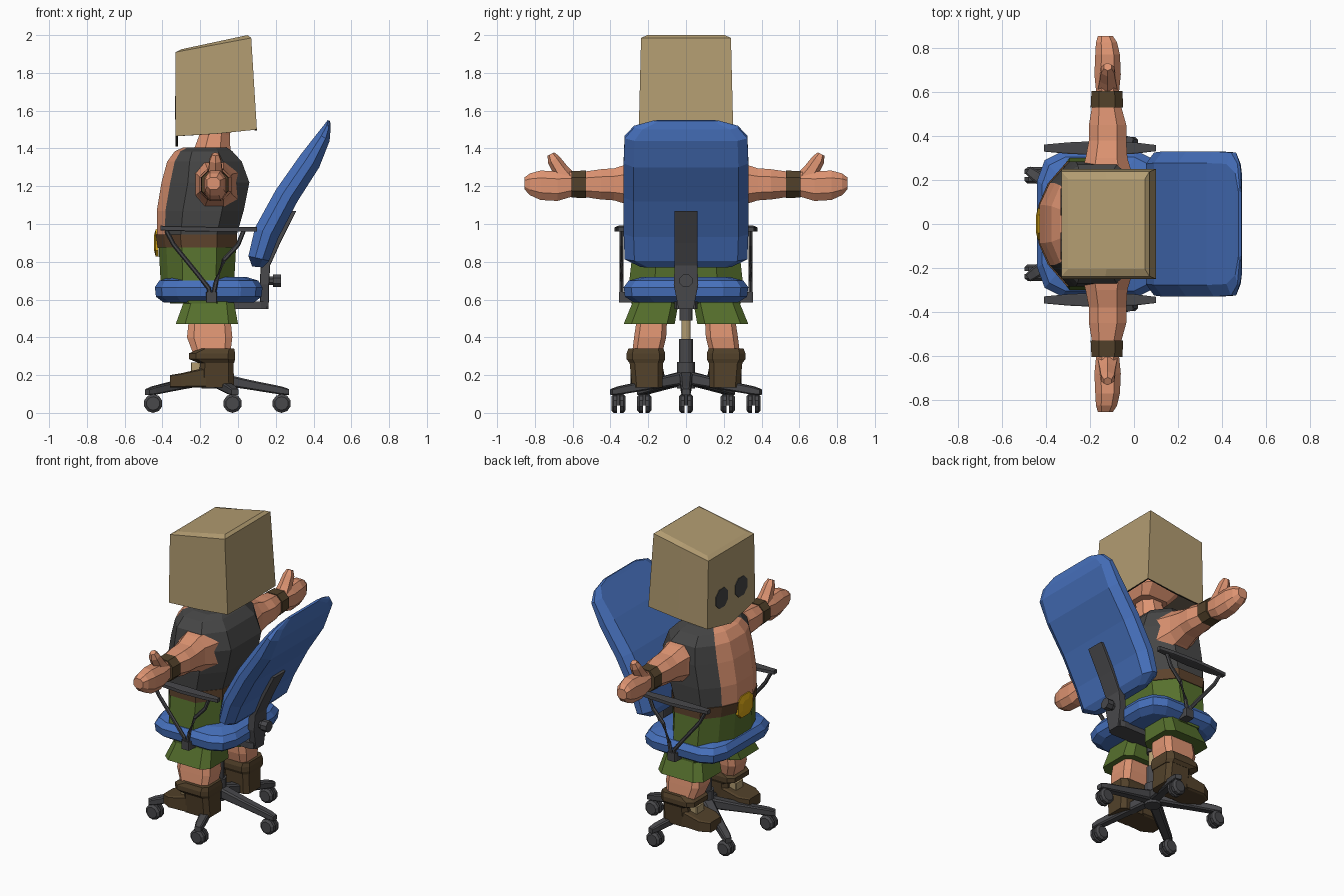
import bpy, bmesh, math
from mathutils import Vector as V

if "Cube" in bpy.data.objects:
    bpy.data.objects.remove(bpy.data.objects["Cube"])


def mat(name, r, g, b):
    m = bpy.data.materials.new(name)
    lin = [((c / 255 + 0.055) / 1.055) ** 2.4 for c in (r, g, b)]
    m.diffuse_color = (*lin, 1)
    m.use_nodes = True
    m.node_tree.nodes["Principled BSDF"].inputs["Base Color"].default_value = m.diffuse_color
    return m


SKIN = mat("skin", 222, 148, 114)
PAPER = mat("paper", 178, 156, 113)
BLUE = mat("blue_cushion", 70, 112, 188)
GREEN = mat("green_cloth", 86, 112, 45)
VEST = mat("charcoal_vest", 70, 70, 70)
BOOT = mat("boot_brown", 82, 65, 42)
BELT = mat("belt_brown", 92, 66, 44)
GREY = mat("chair_grey", 72, 72, 75)
GOLD = mat("gold", 215, 165, 20)
DARK = mat("dark_lining", 48, 42, 34)


def loft(name, rings, material, caps=(True, True)):
    """Skin a list of equal-length point rings."""
    bm = bmesh.new()
    vs = [[bm.verts.new(p) for p in r] for r in rings]
    n = len(vs[0])
    for a, b in zip(vs, vs[1:]):
        for i in range(n):
            j = (i + 1) % n
            bm.faces.new((a[i], a[j], b[j], b[i]))
    if caps[0]:
        bm.faces.new(vs[0])
    if caps[1]:
        bm.faces.new(vs[-1])
    bmesh.ops.recalc_face_normals(bm, faces=bm.faces)
    me = bpy.data.meshes.new(name)
    bm.to_mesh(me)
    bm.free()
    me.materials.append(material)
    ob = bpy.data.objects.new(name, me)
    bpy.context.collection.objects.link(ob)
    return ob


def octo(c, u, v, k=0.6, m=None):
    """Chamfered rectangle around c, half axes u and v."""
    c, u, v = V(c), V(u), V(v)
    m = k if m is None else m
    q = [(1, m), (k, 1), (-k, 1), (-1, m), (-1, -m), (-k, -1), (k, -1), (1, -m)]
    return [c + u * a + v * b for a, b in q]


def level(z, x0, x1, y0, y1, k=0.7):
    return octo(((x0 + x1) / 2, (y0 + y1) / 2, z), ((x1 - x0) / 2, 0, 0), (0, (y1 - y0) / 2, 0), k)


def tube(name, path, radii, material, n=8):
    """Round bar along a path; radii is one value or one per point."""
    path = [V(p) for p in path]
    radii = radii if isinstance(radii, (list, tuple)) else [radii] * len(path)
    rings = []
    for i, (p, r) in enumerate(zip(path, radii)):
        t = (path[min(i + 1, len(path) - 1)] - path[max(i - 1, 0)]).normalized()
        u = t.cross(V((0, 0, 1)) if abs(t.z) < 0.95 else V((1, 0, 0))).normalized()
        w = t.cross(u)
        rings.append([p + (u * math.cos(a) + w * math.sin(a)) * r
                      for a in (math.tau * (j + 0.5) / n for j in range(n))])
    return loft(name, rings, material)


def box(name, x0, x1, y0, y1, z0, z1, material):
    return loft(name, [level(z, x0, x1, y0, y1, 0.85) for z in (z0, z1)], material)


def body(z, x0, x1, hy):
    """Ten-sided trunk section; first four points are the bare front."""
    q = [(-.8, .65), (-1, .3), (-1, -.3), (-.8, -.65), (-.4, -1), (.5, -1),
         (1, -.55), (1, .55), (.5, 1), (-.4, 1)]
    c, h = (x0 + x1) / 2, (x1 - x0) / 2
    return [V((c + a * h, b * hy, z)) for a, b in q]


# Trunk: vest open at the front, belt, buckle and hips
torso = loft("torso", [body(.93, -.43, -.01, .275), body(1.07, -.43, .03, .285), body(1.22, -.405, .06, .285),
                       body(1.33, -.375, .02, .27), body(1.385, -.335, -.03, .22), body(1.405, -.29, -.06, .15)], VEST)
torso.data.materials.append(SKIN)
for i, p in enumerate(torso.data.polygons):
    if i < 50 and i % 10 < 3:
        p.material_index = 1
loft("belt", [body(.875, -.425, -.005, .285), body(.945, -.435, -.005, .283)], BELT)
loft("buckle", [octo((x, 0, .90), (0, h, 0), (0, 0, h * .95), .55)
                for x, h in ((-.42, .078), (-.436, .075), (-.445, .04))], GOLD)
loft("shorts_hips", [body(.58, -.36, -.03, .29), body(.7, -.41, -.02, .30), body(.88, -.42, -.01, .28)], GREEN)
tube("neck", [(-.14, 0, 1.36), (-.12, 0, 1.48), (-.11, 0, 1.6)], [.11, .085, .085], SKIN)
loft("head", [level(1.5, -.2, 0, -.1, .1), level(1.56, -.25, .03, -.16, .16),
              level(1.8, -.25, .03, -.16, .16)], SKIN)


# Paper bag, open underneath, with two eye holes
def bag_ring(x0, x1, hy, z0, z1, dip=0, side=0):
    xm, zm = (x0 + x1) / 2, (z0 + z1) / 2
    return [(x0, -hy, z0), (xm, -hy, zm - side), (x1, -hy, z1), (x1, 0, z1 - side),
            (x1, hy, z1), (xm, hy, zm - side), (x0, hy, z0), (x0, 0, z0 - dip)]


bag = loft("paper_bag", [bag_ring(-.33, .10, .25, 1.465, 1.5, .055, .005), bag_ring(-.33, .07, .238, 1.91, 1.985),
                         bag_ring(-.30, .05, .205, 1.925, 2.0)], PAPER, (False, True))
bag.data.materials.append(DARK)
s = bag.modifiers.new("paper_thickness", 'SOLIDIFY')
s.thickness, s.offset = 0.012, -1
s.material_offset = s.material_offset_rim = 1

for side in (1, -1):
    tag = "left" if side < 0 else "right"

    def Y(a, b):
        return sorted((side * a, side * b))

    loft("eye_hole_" + tag, [octo((x, side * .1, 1.615), (0, .062, 0), (0, 0, .062), .45)
                             for x in (-.328, -.334)], VEST)

    # Arm, wrist band, hand and thumb
    def arm(name, rows, m):
        loft(name, [octo((x, side * y, z), (hx, 0, 0), (0, 0, hz), .5) for y, x, z, hx, hz in rows], m)

    arm("arm_" + tag, [(.2, -.125, 1.2, .125, .14), (.3, -.125, 1.21, .095, .11), (.38, -.12, 1.21, .085, .085),
                       (.45, -.12, 1.21, .085, .08), (.54, -.125, 1.21, .065, .067)], SKIN)
    arm("wrist_band_" + tag, [(.53, -.123, 1.21, .074, .073), (.605, -.123, 1.21, .07, .07)], BOOT)
    arm("hand_" + tag, [(.6, -.12, 1.21, .052, .064), (.68, -.12, 1.2, .06, .078), (.77, -.12, 1.205, .056, .078),
                        (.825, -.125, 1.21, .048, .058), (.855, -.13, 1.215, .034, .032)], SKIN)
    tube("thumb_" + tag, [(-.12, side * .62, 1.22), (-.12, side * .665, 1.285), (-.12, side * .7, 1.34),
                          (-.12, side * .715, 1.37)], [.055, .042, .035, .02], SKIN, 6)

    # Shorts leg, shin and boot
    loft("shorts_leg_" + tag, [level(.47, -.33, 0, *Y(.06, .33)), level(.58, -.29, -.02, *Y(.04, .285)),
                               level(.7, -.32, -.02, *Y(.02, .27))], GREEN)
    loft("shin_" + tag, [level(.32, -.24, -.04, *Y(.125, .285)), level(.4, -.27, -.03, *Y(.105, .275)),
                         level(.5, -.26, -.04, *Y(.1, .26))], SKIN)
    loft("boot_shaft_" + tag, [level(.135, -.21, -.02, *Y(.125, .285)), level(.28, -.2, -.025, *Y(.12, .3))], BOOT)
    loft("boot_cuff_" + tag, [level(.265, -.21, -.02, *Y(.12, .3)), level(.285, -.26, -.015, *Y(.11, .315)),
                              level(.315, -.26, -.015, *Y(.11, .315)), level(.34, -.2, -.02, *Y(.12, .305))], BOOT)
    loft("boot_foot_" + tag, [octo((x, side * .205, (.135 + z) / 2), (0, h, 0), (0, 0, (z - .135) / 2), .85)
                              for x, h, z in ((-.36, .055, .2), (-.3, .09, .21), (-.17, .085, .24))], BOOT)
    box("boot_tongue_" + tag, -.25, -.19, *Y(.165, .245), .22, .268, PAPER)

    # Armrest pad with its bent supports
    loft("armrest_pad_" + tag, [octo((x, side * .345, z), (0, w, 0), (0, 0, .013), .8)
                                for x, w, z in ((-.41, .016, .978), (-.3, .026, .975), (-.15, .033, .972),
                                                (0, .026, .972), (.1, .014, .972))], GREY)
    for part, pts in (("front", [(-.38, .965), (-.34, .89), (-.21, .73), (-.155, .66), (-.145, .6)]),
                      ("rear", [(.03, .965), (0, .89), (-.075, .81), (-.115, .7), (-.135, .6)])):
        tube(f"armrest_{part}_support_{tag}", [(x, side * .342, z) for x, z in pts], .012, GREY, 6)
    box("armrest_foot_" + tag, -.17, -.11, *Y(.2, .354), .585, .64, GREY)


# Seat and backrest cushions
def cushion(z, k):
    q = [(1, .6), (.88, .88), (.6, 1)]
    q = q + [(-a, b) for a, b in q[::-1]]
    q = q + [(a, -b) for a, b in q[::-1]]
    return [V((-.155 + a * .285 * k, b * .33 * k, z)) for a, b in q]


loft("seat", [cushion(z, k) for z, k in ((.585, .84), (.615, .98), (.665, 1), (.7, .92), (.72, .7))], BLUE)

back_rows = [(.075, .775, .13, .77, .24), (.055, .83, .165, .805, .325), (.09, .98, .215, .93, .33),
             (.20, 1.18, .315, 1.12, .33), (.33, 1.365, .43, 1.30, .33), (.42, 1.48, .485, 1.44, .325),
             (.46, 1.53, .49, 1.50, .275), (.475, 1.55, .488, 1.545, .17)]
loft("backrest", [octo(((a + c) / 2, 0, (b + d) / 2), (0, h, 0), ((c - a) / 2, 0, (d - b) / 2), .84, .35)
                  for a, b, c, d, h in back_rows], BLUE)

# Backrest bracket, knob and under-seat plate
loft("back_bracket", [octo((x, 0, z), (0, w, 0), (t, 0, 0), .9)
                      for x, z, w, t in ((.14, .55, .04, .022), (.14, .68, .065, .025), (.145, .78, .06, .025),
                                         (.2, .9, .06, .024), (.29, 1.068, .06, .018))], GREY)
box("under_seat_plate", -.22, .15, -.06, .06, .55, .59, GREY)
tube("bracket_knob", [(.15, 0, .7), (.2, 0, .7)], .025, GREY)
tube("bracket_knob_cap", [(.185, 0, .7), (.228, 0, .7)], .036, GREY)

# Gas column
CX, R = -.145, .376
for name, z0, z1, r, m in (("column_hub", .13, .27, .05, GREY), ("column_sleeve", .2, .39, .038, GREY),
                           ("column_piston", .38, .51, .026, PAPER), ("column_top", .49, .56, .036, GREY)):
    tube(name, [(CX, 0, z0), (CX, 0, z1)], r, m, 12)

# Five star legs, each with a twin-wheel caster
for i in range(5):
    a = math.tau * i / 5
    d, w = V((math.cos(a), math.sin(a), 0)), V((-math.sin(a), math.cos(a), 0))
    c = V((CX, 0, 0))
    loft(f"star_leg_{i}", [octo(c + d * r + V((0, 0, z)), w * hw, (0, 0, hz), .7)
                           for r, z, hw, hz in ((.02, .185, .035, .035), (.2, .15, .03, .026),
                                                (R, .118, .026, .022), (R + .04, .11, .02, .016))], GREY)
    p = c + d * R
    tube(f"caster_stem_{i}", [p + V((0, 0, .04)), p + V((0, 0, .115))], .017, GREY)
    for k in (-1, 1):
        tube(f"caster_wheel_{i}_{'a' if k < 0 else 'b'}",
             [p + V((0, k * y, .05)) for y in (.007, .026, .038)], [.05, .05, .036], GREY, 10)
